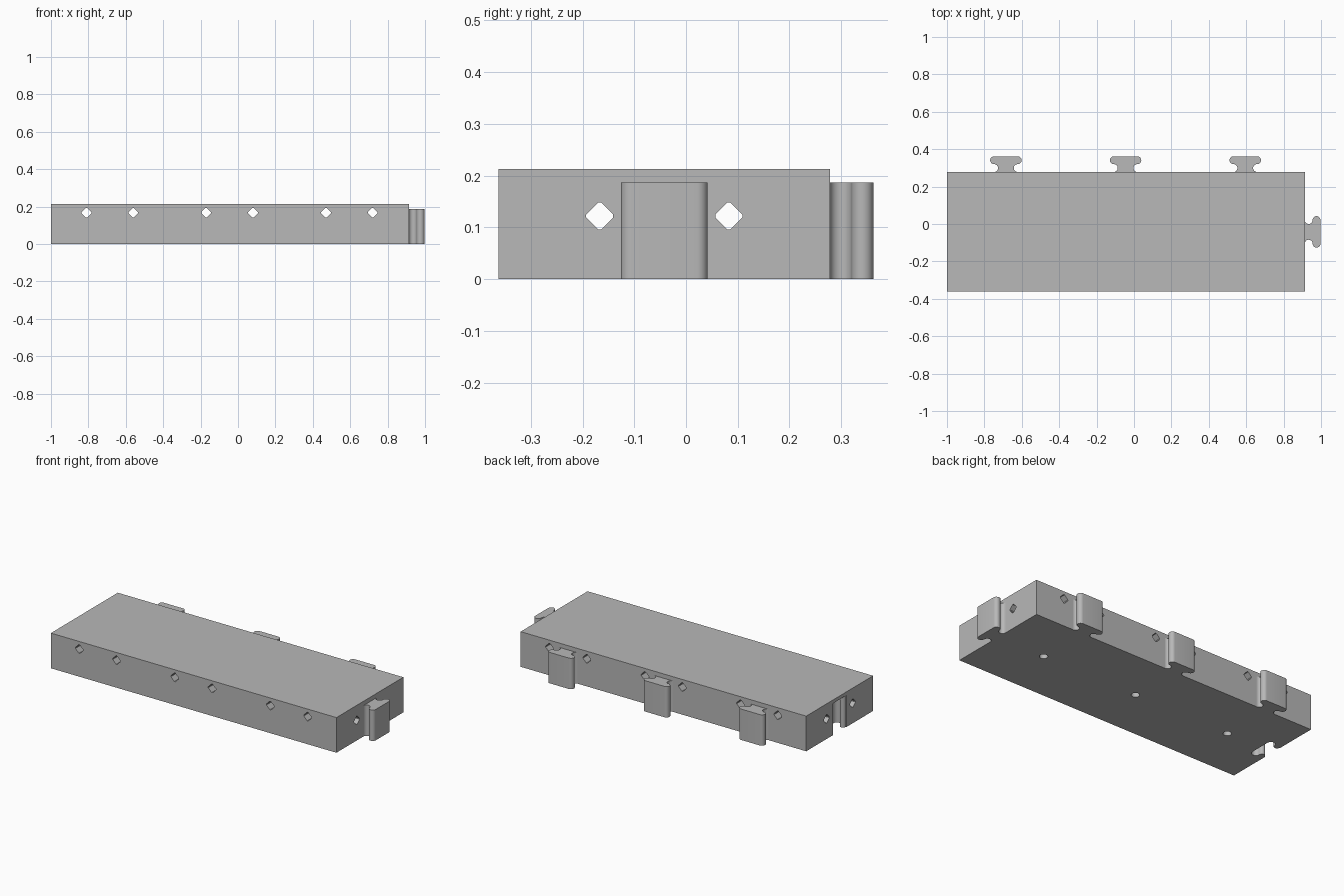
import bpy, bmesh
from math import sin, cos, pi, radians
from mathutils import Matrix, Vector

cube = bpy.data.objects.get("Cube")
if cube:
    bpy.data.objects.remove(cube, do_unlink=True)

# Single plain material
grey = bpy.data.materials.new("plain grey")
grey.use_nodes = True
colour = (0.48, 0.48, 0.48, 1)
grey.diffuse_color = colour
grey.node_tree.nodes["Principled BSDF"].inputs["Base Color"].default_value = colour

# Main dimensions
LEFT, RIGHT = -1.0, 0.913
FRONT, BACK = -0.362, 0.278
HEIGHT, TAB_HEIGHT = 0.213, 0.187
MID_Y = (FRONT + BACK) / 2
TAB_XS = (-0.685, -0.045, 0.595)
HOLE_OFFSET = 0.125


def prism(name, outline, depth, matrix):
    """Extrude a closed outline along local z, then place it."""
    bm = bmesh.new()
    face = bm.faces.new([bm.verts.new((u, v, 0)) for u, v in outline])
    new = bmesh.ops.extrude_face_region(bm, geom=[face])["geom"]
    bmesh.ops.translate(bm, vec=(0, 0, depth),
                        verts=[g for g in new if isinstance(g, bmesh.types.BMVert)])
    bmesh.ops.transform(bm, matrix=matrix, verts=bm.verts)
    bmesh.ops.recalc_face_normals(bm, faces=bm.faces)
    mesh = bpy.data.meshes.new(name)
    bm.to_mesh(mesh)
    bm.free()
    mesh.materials.append(grey)
    obj = bpy.data.objects.new(name, mesh)
    bpy.context.collection.objects.link(obj)
    return obj


def select(obj):
    bpy.ops.object.select_all(action='DESELECT')
    obj.select_set(True)
    bpy.context.view_layer.objects.active = obj


def smooth(obj):
    select(obj)
    bpy.ops.object.shade_smooth_by_angle(angle=radians(30))


def arc(cx, cy, r, start, end, steps=14):
    for i in range(steps + 1):
        a = radians(start + (end - start) * i / steps)
        yield cx + r * cos(a), cy + r * sin(a)


def tab_outline(grow=0.0):
    """Dog-bone connector: grooved neck, then a head with round ends."""
    r, bend = 0.021, 0.063
    half = [(bend + grow, -0.01)]
    half += arc(bend, r, r - grow, 270, 90)
    half += list(arc(bend, 3 * r, r + grow, -90, 90))
    return half + [(-u, v) for u, v in reversed(half)]


def place(x, y, z, angle=0):
    return Matrix.Translation((x, y, z)) @ Matrix.Rotation(radians(angle), 4, 'Z')


# Block body
body = prism("block_body", [(LEFT, FRONT), (RIGHT, FRONT), (RIGHT, BACK), (LEFT, BACK)],
             HEIGHT, Matrix.Identity(4))

# Cutters: diamond channels, round peg holes, end socket
s, c = 0.029, 0.003
diamond = [(s - c, -c), (s - c, c), (c, s - c), (-c, s - c),
           (c - s, c), (c - s, -c), (-c, c - s), (c, c - s)]
circle = list(arc(0, 0, 0.023, 0, 345, 23))
cutters = []
for x in TAB_XS:
    for side in (-1, 1):
        m = Matrix.Translation((x + side * HOLE_OFFSET, BACK + 0.05, 0.167))
        cutters.append(prism("cross_channel", diamond, 0.8,
                             m @ Matrix.Rotation(pi / 2, 4, 'X')))
    cutters.append(prism("peg_hole", circle, 0.17, place(x, MID_Y, -0.02)))
for side in (-1, 1):
    m = Matrix.Translation((LEFT - 0.05, MID_Y + side * HOLE_OFFSET, 0.122))
    cutters.append(prism("long_channel", diamond, 2.1,
                         m @ Matrix.Rotation(pi / 2, 4, 'Y')))
cutters.append(prism("end_socket", tab_outline(0.003), TAB_HEIGHT + 0.025,
                     place(LEFT, MID_Y, -0.02, -90)))

for cutter in cutters:
    cutter.hide_render = True
    select(body)
    mod = body.modifiers.new("cut", 'BOOLEAN')
    mod.operation = 'DIFFERENCE'
    mod.solver = 'EXACT'
    mod.object = cutter
    bpy.ops.object.modifier_apply(modifier=mod.name)
    bpy.data.objects.remove(cutter, do_unlink=True)
smooth(body)

# Connector tabs along the back and on one end
for i, x in enumerate(TAB_XS):
    smooth(prism(f"back_tab_{i + 1}", tab_outline(), TAB_HEIGHT, place(x, BACK, 0)))
smooth(prism("end_tab", tab_outline(), TAB_HEIGHT, place(RIGHT, MID_Y, 0, -90)))
